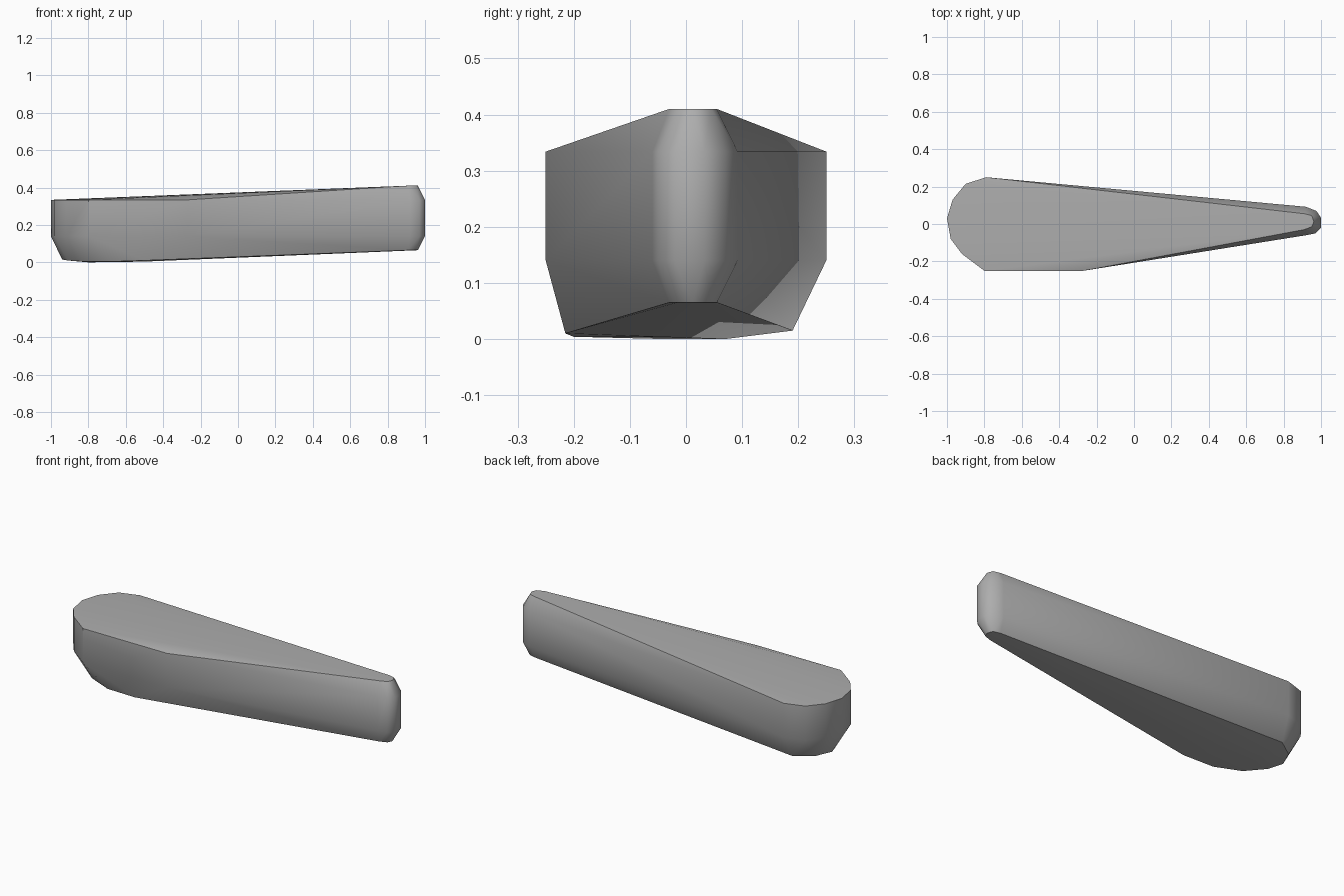
import bpy, bmesh, math

cube = bpy.data.objects.get("Cube")
if cube:
    bpy.data.objects.remove(cube, do_unlink=True)

grey = bpy.data.materials.new("plain grey")
grey.use_nodes = True
color = (0.42, 0.42, 0.42, 1)
grey.diffuse_color = color
grey.node_tree.nodes["Principled BSDF"].inputs["Base Color"].default_value = color

# Outlines of the wide end, the narrow tip and their chamfers
wide = [(-0.27, -0.25), (-0.80, -0.25), (-0.92, -0.16), (-0.98, -0.08), (-1.0, 0.03),
        (-0.97, 0.13), (-0.90, 0.215), (-0.79, 0.25)]
tip = [(0.92, -0.06), (0.97, -0.05), (1.0, -0.02), (1.0, 0.033), (0.975, 0.07), (0.92, 0.092)]
tip_cap = [(0.91, -0.03), (0.95, -0.015), (0.962, 0.012), (0.95, 0.045), (0.91, 0.055)]
sole = [(-0.50, -0.215, 0.01), (-0.68, -0.20, 0.004), (-0.82, -0.14, 0.004), (-0.91, -0.05, 0.01),
        (-0.94, 0.03, 0.015), (-0.90, 0.12, 0.015), (-0.80, 0.19, 0.015),
        (-0.80, -0.04, 0.0), (-0.80, 0.07, 0.0), (-0.50, -0.05, 0.004)]

points = list(sole)
for z in (0.14, 0.334):
    points += [(x, y, z) for x, y in wide + tip]
points += [(x, y, z) for z in (0.065, 0.41) for x, y in tip_cap]

# Tapered body wrapped around the outlines
bm = bmesh.new()
for p in points:
    bm.verts.new(p)
hull = bmesh.ops.convex_hull(bm, input=bm.verts)
loose = [v for v in bm.verts if not v.link_faces]
bmesh.ops.delete(bm, geom=loose, context="VERTS")
bmesh.ops.dissolve_limit(bm, angle_limit=math.radians(0.5), verts=bm.verts, edges=bm.edges)
bmesh.ops.recalc_face_normals(bm, faces=bm.faces)
mesh = bpy.data.meshes.new("tapered_body")
bm.to_mesh(mesh)
bm.free()
body = bpy.data.objects.new("tapered_body", mesh)
bpy.context.collection.objects.link(body)
mesh.materials.append(grey)

# Soft shading with sharp rims
bpy.ops.object.select_all(action="DESELECT")
body.select_set(True)
bpy.context.view_layer.objects.active = body
bpy.ops.object.shade_smooth_by_angle(angle=math.radians(35))
